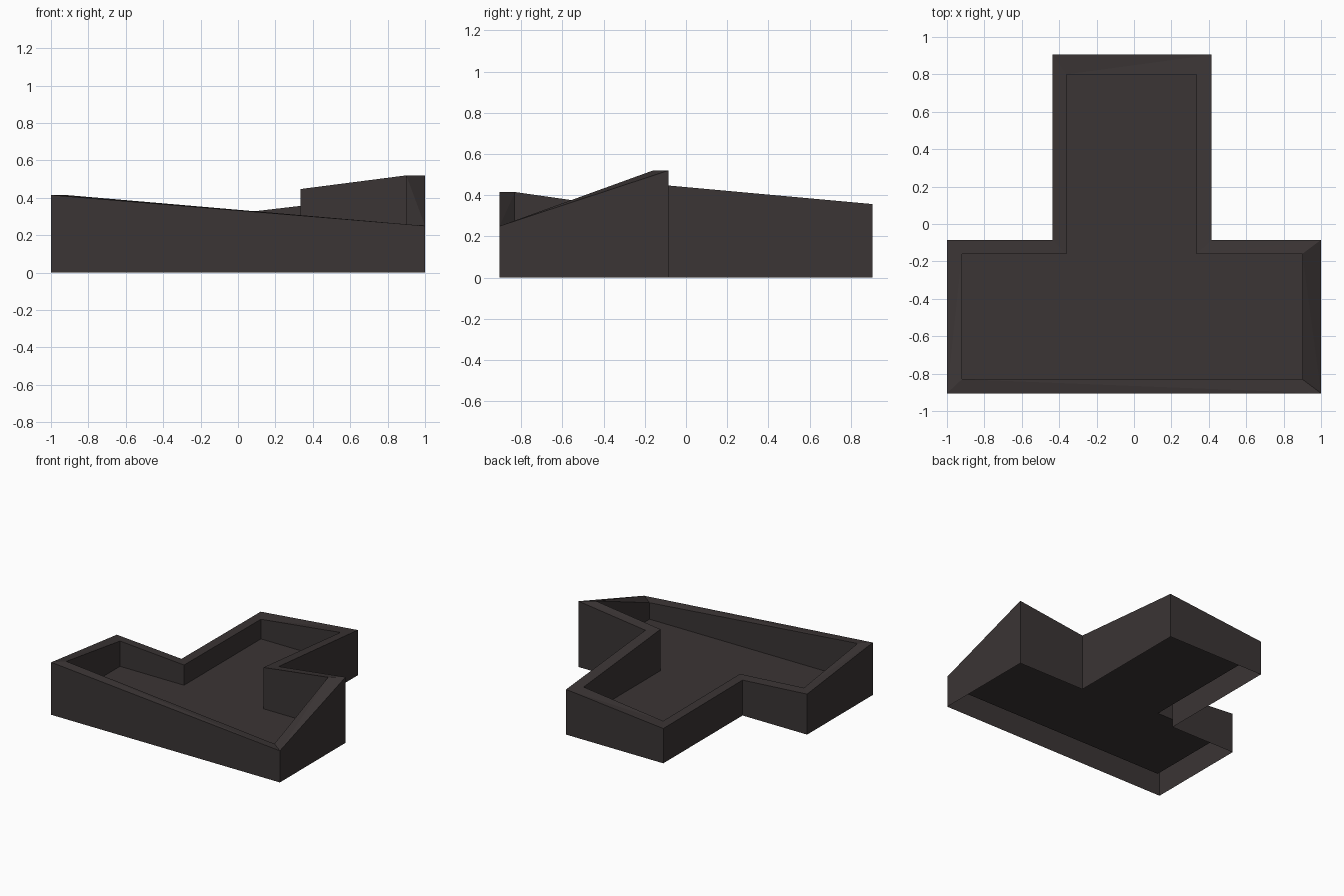
import bpy
import bmesh

if "Cube" in bpy.data.objects:
    bpy.data.objects.remove(bpy.data.objects["Cube"])

FLOOR_Z = 0.12

# Each corner: outer x, outer y, inner x, inner y, rim height (counter-clockwise from front left)
CORNERS = [
    (-1.00, -0.905, -0.92, -0.83, 0.415),
    (1.00, -0.905, 0.90, -0.83, 0.25),
    (1.00, -0.085, 0.90, -0.16, 0.52),
    (0.415, -0.085, 0.335, -0.16, 0.447),
    (0.415, 0.905, 0.335, 0.80, 0.357),
    (-0.435, 0.905, -0.36, 0.80, 0.275),
    (-0.435, -0.085, -0.36, -0.16, 0.28),
    (-1.00, -0.085, -0.92, -0.16, 0.32),
]
# Rim strips (by first corner) whose fold runs from inner start to outer end
INNER_FOLDS = {0, 7}

bm = bmesh.new()
base = [bm.verts.new((c[0], c[1], 0)) for c in CORNERS]
outer = [bm.verts.new((c[0], c[1], c[4])) for c in CORNERS]
inner = [bm.verts.new((c[2], c[3], c[4])) for c in CORNERS]
floor = [bm.verts.new((c[2], c[3], FLOOR_Z)) for c in CORNERS]

for i in range(len(CORNERS)):
    j = (i + 1) % len(CORNERS)
    # outside wall
    bm.faces.new((base[i], base[j], outer[j], outer[i]))
    # sloping rim, folded along one diagonal
    if i in INNER_FOLDS:
        bm.faces.new((outer[i], outer[j], inner[i]))
        bm.faces.new((outer[j], inner[j], inner[i]))
    else:
        bm.faces.new((outer[i], outer[j], inner[j]))
        bm.faces.new((outer[i], inner[j], inner[i]))
    # inside wall
    bm.faces.new((inner[i], inner[j], floor[j], floor[i]))

# raised floor; the underside stays open
bm.faces.new(floor)

mesh = bpy.data.meshes.new("t_shaped_tray")
bm.to_mesh(mesh)
bm.free()

mat = bpy.data.materials.new("dark brown grey")
mat.diffuse_color = (0.043, 0.035, 0.035, 1)
mat.use_nodes = True
mat.node_tree.nodes["Principled BSDF"].inputs["Base Color"].default_value = mat.diffuse_color
mesh.materials.append(mat)

tray = bpy.data.objects.new("t_shaped_tray", mesh)
bpy.context.collection.objects.link(tray)
